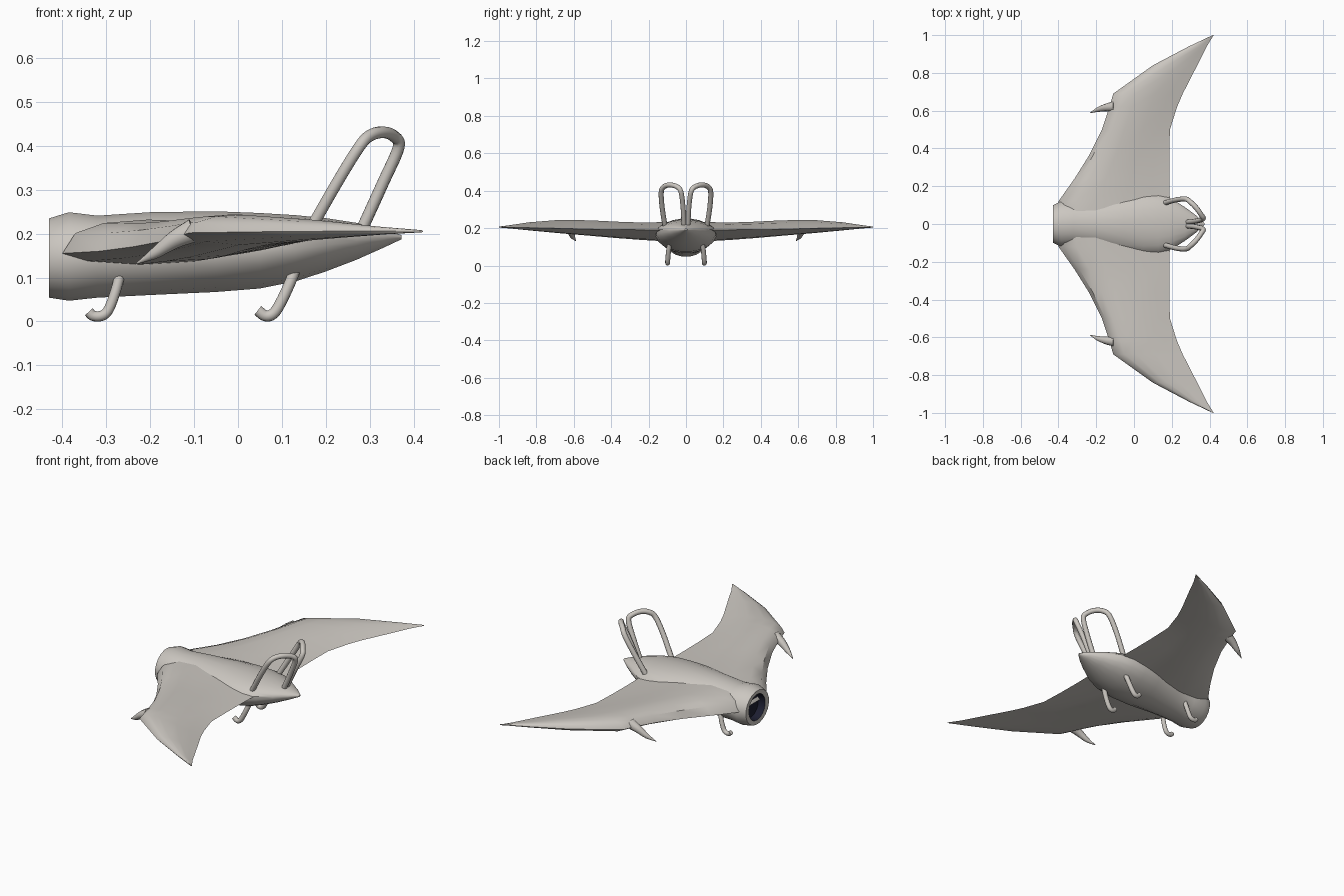
import bpy, bmesh, math
from mathutils import Vector


def material(name, color):
    m = bpy.data.materials.new(name)
    m.diffuse_color = (*color, 1)
    return m


GREY = material("warm light grey", (0.60, 0.57, 0.53))
DARK = material("dark navy", (0.012, 0.013, 0.03))


def finish(name, bm, angle=30, mats=(GREY,)):
    bmesh.ops.recalc_face_normals(bm, faces=bm.faces[:])
    me = bpy.data.meshes.new(name)
    bm.to_mesh(me)
    bm.free()
    for m in mats:
        me.materials.append(m)
    me.polygons.foreach_set("use_smooth", [True] * len(me.polygons))
    me.set_sharp_from_angle(angle=math.radians(angle))
    ob = bpy.data.objects.new(name, me)
    bpy.context.collection.objects.link(ob)
    return ob


def loft(rings):
    """Skin a list of closed point rings and cap both ends."""
    bm = bmesh.new()
    vs = [[bm.verts.new(p) for p in r] for r in rings]
    n = len(rings[0])
    for a, b in zip(vs, vs[1:]):
        for i in range(n):
            j = (i + 1) % n
            bm.faces.new((a[i], a[j], b[j], b[i]))
    return bm, bm.faces.new(vs[0]), bm.faces.new(vs[-1])


def body_ring(x, hw, zb, zm, zt, n=20):
    ring = []
    for i in range(n):
        a = 2 * math.pi * (i + 0.5) / n
        s = math.sin(a)
        ring.append((x, hw * math.cos(a), zm + s * ((zt - zm) if s > 0 else (zm - zb))))
    return ring


# fuselage: recessed dark mouth first, then outer skin to the tail point
sections = [(-0.39, 0.065, 0.080, 0.145, 0.210), (-0.428, 0.070, 0.075, 0.145, 0.215),
            (-0.43, 0.100, 0.053, 0.145, 0.236), (-0.385, 0.122, 0.046, 0.150, 0.250),
            (-0.32, 0.115, 0.053, 0.155, 0.242), (-0.20, 0.125, 0.059, 0.160, 0.250),
            (-0.05, 0.155, 0.066, 0.165, 0.252), (0.05, 0.165, 0.074, 0.170, 0.248),
            (0.13, 0.160, 0.090, 0.178, 0.243), (0.20, 0.135, 0.113, 0.185, 0.236),
            (0.27, 0.090, 0.140, 0.190, 0.225), (0.33, 0.045, 0.167, 0.192, 0.211),
            (0.372, 0.006, 0.187, 0.192, 0.197)]
bm, mouth, tail = loft([body_ring(*s) for s in sections])
for f in bm.faces:
    if f.calc_center_median().x < -0.40 and all(abs(v.co.y) < 0.0705 and 0.074 < v.co.z < 0.216
                                                for v in f.verts):
        f.material_index = 1
mouth.material_index = 1
finish("fuselage", bm, 35, (GREY, DARK))

# swept wing: y, leading x, trailing x, leading z, top z, bottom z, trailing z
stations = [(0.00, -0.40, 0.19, 0.155, 0.232, 0.128, 0.190),
            (0.12, -0.40, 0.19, 0.155, 0.232, 0.130, 0.190),
            (0.24, -0.315, 0.187, 0.160, 0.230, 0.137, 0.191),
            (0.36, -0.24, 0.187, 0.170, 0.234, 0.146, 0.192),
            (0.50, -0.17, 0.19, 0.183, 0.241, 0.158, 0.194),
            (0.62, -0.13, 0.228, 0.196, 0.244, 0.168, 0.197),
            (0.69, -0.11, 0.258, 0.202, 0.243, 0.174, 0.199),
            (0.84, 0.10, 0.335, 0.205, 0.231, 0.188, 0.202),
            (0.94, 0.29, 0.385, 0.206, 0.216, 0.198, 0.204),
            (1.00, 0.417, 0.422, 0.206, 0.208, 0.203, 0.205)]


def wing_ring(side, y, xl, xt, zl, zt, zb, ze):
    top = [(0, zl), (0.05, zl + 0.6 * (zt - zl)), (0.16, zt - 0.1 * (zt - zl)), (0.33, zt),
           (0.6, ze + 0.72 * (zt - ze)), (0.82, ze + 0.33 * (zt - ze)), (1, ze)]
    low = [(0.75, ze + 0.5 * (zb - ze)), (0.5, ze + 0.9 * (zb - ze)), (0.3, zb),
           (0.1, zl + 0.7 * (zb - zl))]
    return [(xl + t * (xt - xl), side * y, z) for t, z in top + low]


rings = [wing_ring(-1, *s) for s in reversed(stations[1:])] + [wing_ring(1, *s) for s in stations]
finish("wing", loft(rings)[0], 40)


def tube(name, points, radii, n=10, steps=5):
    """Round tube along a smooth path through the points."""
    p = [Vector(q) for q in points]
    p = [2 * p[0] - p[1]] + p + [2 * p[-1] - p[-2]]
    path, rad = [], []
    for i in range(1, len(p) - 2):
        a, b, c, d = p[i - 1:i + 3]
        for k in range(steps + (i == len(p) - 3)):
            t = k / steps
            path.append(0.5 * (2 * b + (c - a) * t + (2 * a - 5 * b + 4 * c - d) * t ** 2
                               + (3 * b - a - 3 * c + d) * t ** 3))
            rad.append(radii[i - 1] * (1 - t) + radii[i] * t)
    rings, up = [], Vector((0.1, 1, 0.1))
    for i, c in enumerate(path):
        tan = (path[min(i + 1, len(path) - 1)] - path[max(i - 1, 0)]).normalized()
        up = (up - tan * up.dot(tan)).normalized()
        w = tan.cross(up)
        rings.append([c + rad[i] * (math.cos(2 * math.pi * k / n) * up
                                    + math.sin(2 * math.pi * k / n) * w) for k in range(n)])
    return finish(name, loft(rings)[0], 50)


# carrying loops, hooked feet and wing claws on both sides
loop = [(0.165, 0.112, 0.21), (0.225, 0.128, 0.315), (0.275, 0.132, 0.396), (0.30, 0.115, 0.423),
        (0.33, 0.085, 0.431), (0.355, 0.050, 0.422), (0.366, 0.028, 0.397),
        (0.33, 0.016, 0.315), (0.28, 0.010, 0.205)]
front_foot = [(-0.265, 0.085, 0.12), (-0.28, 0.094, 0.065), (-0.296, 0.097, 0.025),
              (-0.312, 0.098, 0.0125), (-0.330, 0.098, 0.013), (-0.340, 0.098, 0.022)]
rear_foot = [(0.135, 0.085, 0.13), (0.115, 0.093, 0.080), (0.093, 0.097, 0.035),
             (0.078, 0.098, 0.016), (0.062, 0.098, 0.013), (0.045, 0.098, 0.025)]
claw = [(-0.10, 0.622, 0.208), (-0.145, 0.617, 0.186), (-0.19, 0.606, 0.155), (-0.233, 0.588, 0.131)]
for side, label in ((-1, "right"), (1, "left")):
    parts = (("carry_loop", loop, [0.0135] * 9), ("front_foot", front_foot, [0.012] * 6),
             ("rear_foot", rear_foot, [0.013] * 6), ("wing_claw", claw, [0.028, 0.021, 0.013, 0.001]))
    for name, pts, radii in parts:
        tube(f"{name}_{label}", [(x, side * y, z) for x, y, z in pts], radii)
